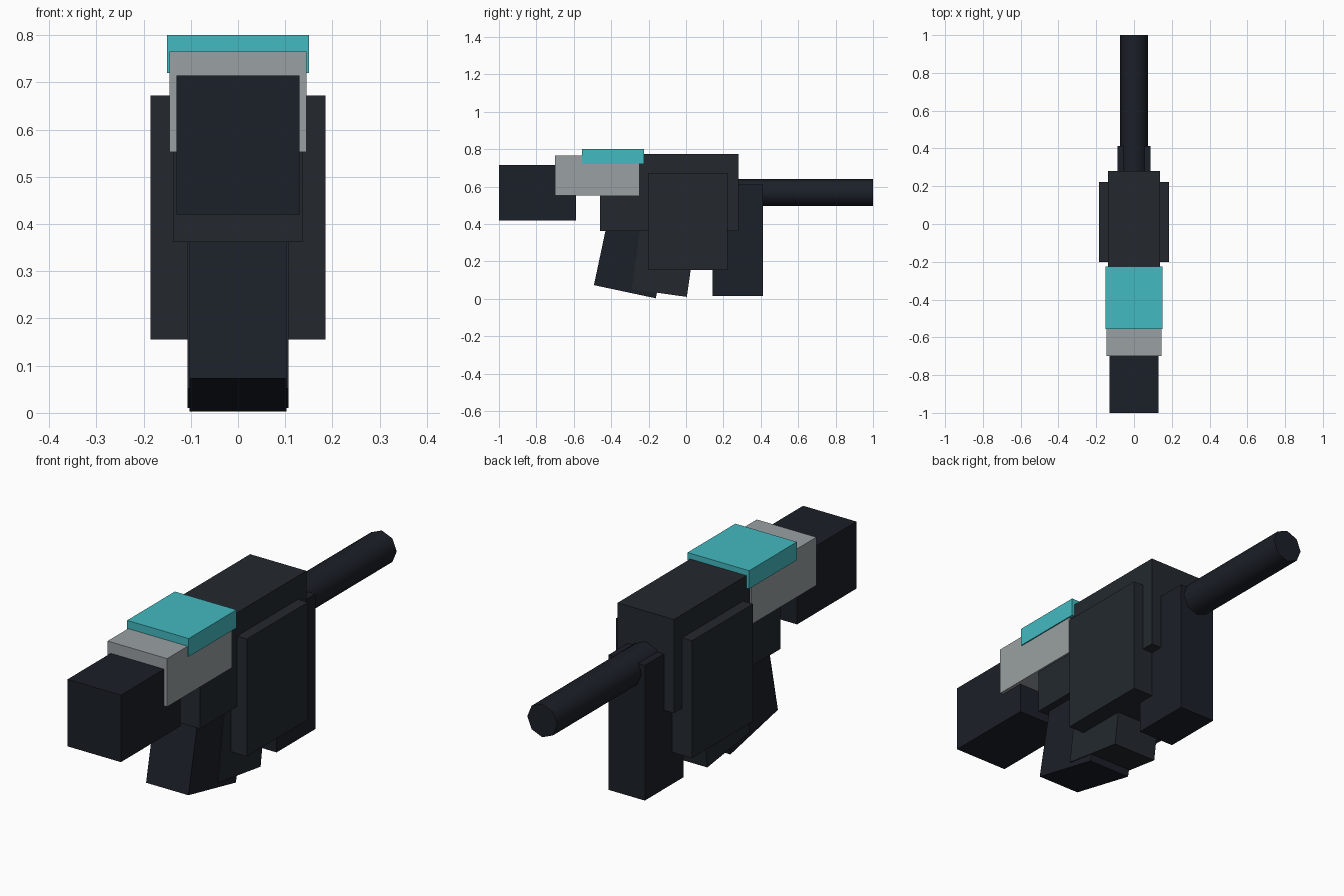
import bpy
from math import radians, cos, sin
from mathutils import Vector

if "Cube" in bpy.data.objects:
    bpy.data.objects.remove(bpy.data.objects["Cube"])


def paint(name, rgb):
    m = bpy.data.materials.new(name)
    m.diffuse_color = (*rgb, 1)
    m.use_nodes = True
    m.node_tree.nodes["Principled BSDF"].inputs["Base Color"].default_value = m.diffuse_color
    return m


charcoal = paint("charcoal", (0.017, 0.022, 0.028))
navy = paint("dark_navy", (0.011, 0.014, 0.021))
grey = paint("grey", (0.32, 0.35, 0.36))
teal = paint("teal", (0.055, 0.49, 0.53))


def box(name, half_x, y, z, mat):
    """Box centred on x = 0, spanning the given y and z ranges."""
    bpy.ops.mesh.primitive_cube_add(size=1, location=(0, sum(y) / 2, sum(z) / 2))
    ob = bpy.context.object
    ob.name = name
    ob.scale = (2 * half_x, y[1] - y[0], z[1] - z[0])
    bpy.ops.object.transform_apply(location=False, rotation=False, scale=True)
    ob.data.materials.append(mat)
    return ob


def tilted_box(name, half_x, base, depth, height, tilt, mat):
    """Box raked about x, placed by the (y, z) centre of its bottom face."""
    a = radians(tilt)
    ob = box(name, half_x, (-depth / 2, depth / 2), (-height / 2, height / 2), mat)
    ob.rotation_euler.x = -a
    ob.location = Vector((0, base[0] + sin(a) * height / 2, base[1] + cos(a) * height / 2))
    return ob


# Main housing and the wider core through it
box("main_body", 0.137, (-0.46, 0.28), (0.362, 0.775), charcoal)
box("side_housing", 0.185, (-0.202, 0.222), (0.155, 0.672), charcoal)

# Front block, pale sleeve and teal cap
box("front_block", 0.13, (-1.0, -0.587), (0.42, 0.715), navy)
box("sleeve", 0.145, (-0.70, -0.25), (0.553, 0.765), grey)
box("top_cap", 0.15, (-0.557, -0.225), (0.72, 0.80), teal)

# Raked lower blocks
tilted_box("front_lower_block", 0.103, (-0.327, 0.038), 0.338, 0.40, 12, navy)
tilted_box("rear_lower_block", 0.107, (-0.143, 0.031), 0.298, 0.40, 8, charcoal)

# Upright rear block
box("rear_upright", 0.088, (0.143, 0.412), (0.015, 0.61), navy)

# Eight-sided rear rod
bpy.ops.mesh.primitive_cylinder_add(vertices=8, radius=0.073, depth=0.8,
                                    location=(0, 0.6, 0.568),
                                    rotation=(radians(90), 0, 0))
rod = bpy.context.object
rod.name = "rear_rod"
rod.data.materials.append(navy)
bpy.ops.object.shade_smooth_by_angle(angle=radians(50))
